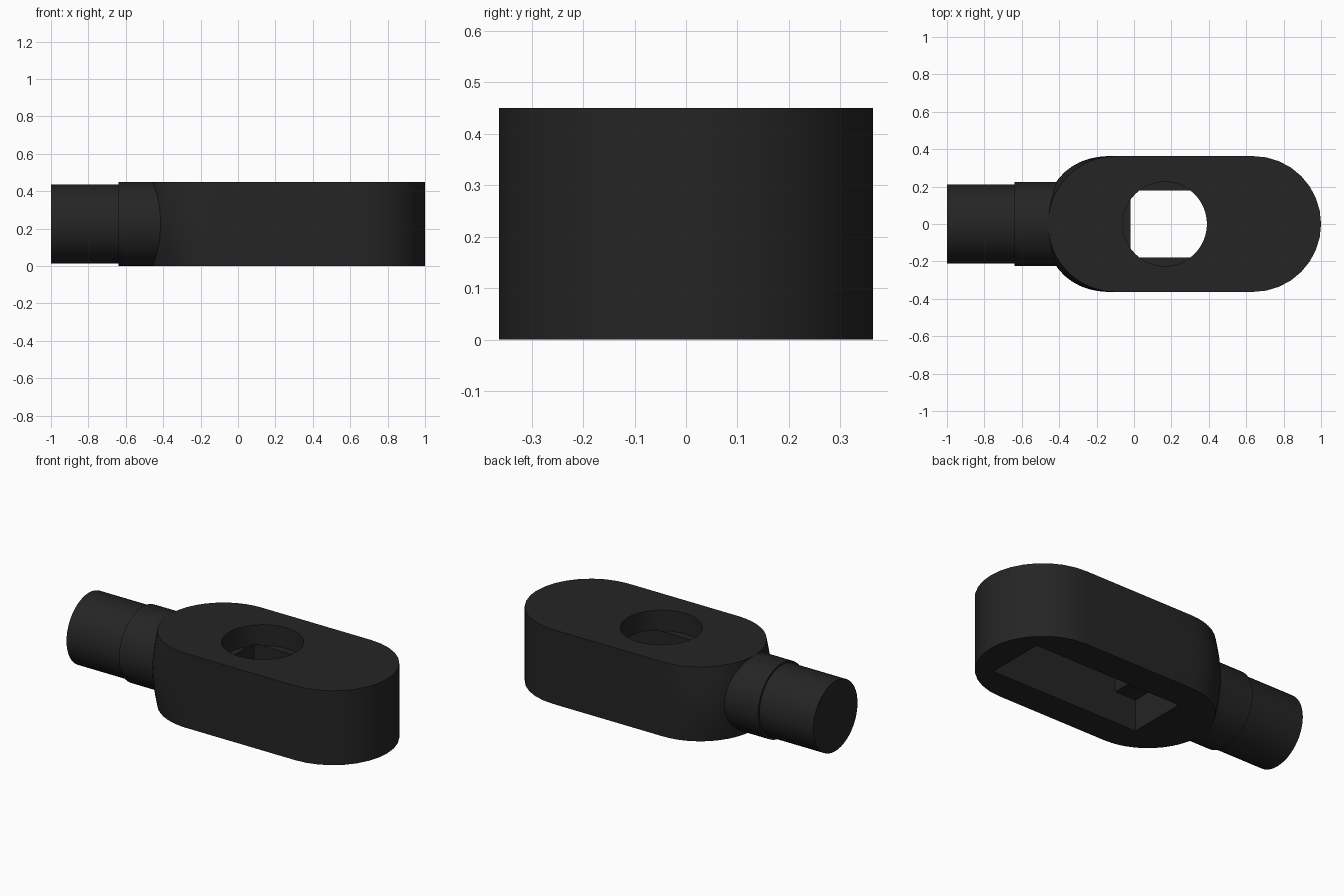
import bpy, bmesh, math

if "Cube" in bpy.data.objects:
    bpy.data.objects.remove(bpy.data.objects["Cube"])

H, R = 0.45, 0.363          # body height and end radius
XL, XR = -0.097, 0.637      # centres of the rounded ends

mat = bpy.data.materials.new("charcoal black")
mat.diffuse_color = (0.018, 0.018, 0.018, 1)
mat.use_nodes = True
mat.node_tree.nodes["Principled BSDF"].inputs["Base Color"].default_value = mat.diffuse_color


def make_object(name, bm):
    bmesh.ops.recalc_face_normals(bm, faces=bm.faces)
    mesh = bpy.data.meshes.new(name)
    bm.to_mesh(mesh)
    bm.free()
    ob = bpy.data.objects.new(name, mesh)
    mesh.materials.append(mat)
    bpy.context.collection.objects.link(ob)
    return ob


def loft(name, rings):
    """Skin a list of equal-length point rings and cap both ends."""
    bm = bmesh.new()
    loops = [[bm.verts.new(p) for p in ring] for ring in rings]
    n = len(loops[0])
    for a, b in zip(loops, loops[1:]):
        for i in range(n):
            j = (i + 1) % n
            bm.faces.new((a[i], a[j], b[j], b[i]))
    bm.faces.new(loops[0])
    bm.faces.new(loops[-1])
    return make_object(name, bm)


def box(name, x0, x1, y, z0, z1):
    return loft(name, [[(x0, -y, z), (x1, -y, z), (x1, y, z), (x0, y, z)]
                       for z in (z0, z1)])


def cut(ob, cutter):
    """Subtract the cutter, then remove it."""
    mod = ob.modifiers.new("cut", 'BOOLEAN')
    mod.operation, mod.solver, mod.object = 'DIFFERENCE', 'EXACT', cutter
    bpy.context.view_layer.objects.active = ob
    bpy.ops.object.modifier_apply(modifier=mod.name)
    bpy.data.objects.remove(cutter)


def smooth(ob):
    bpy.ops.object.select_all(action='DESELECT')
    ob.select_set(True)
    bpy.context.view_layer.objects.active = ob
    bpy.ops.object.shade_smooth_by_angle(angle=math.radians(30))


def body_ring(z):
    """Rounded slot outline; the neck end swells at mid height."""
    swell = 0.032 * math.sin(math.pi * z / H)
    pts = []
    for i in range(17):
        a = -math.pi / 2 + math.pi * i / 16
        pts.append((XR + R * math.cos(a), R * math.sin(a), z))
    for i in range(25):
        a = math.pi / 2 + math.pi * i / 24
        r = R + swell * abs(math.sin(2 * a)) * abs(math.cos(a)) ** 0.5
        pts.append((XL + r * math.cos(a), r * math.sin(a), z))
    return pts


# Slot-shaped body with a stepped pocket below and a round hole on top
body = loft("body", [body_ring(H * k / 8) for k in range(9)])
cut(body, box("pocket_cutter", -0.02, 0.83, 0.18, -0.1, 0.33))
cut(body, box("step_cutter", -0.16, 0.1, 0.18, -0.1, 0.19))
circle = [(0.165 + 0.225 * math.cos(2 * math.pi * i / 48),
           0.225 * math.sin(2 * math.pi * i / 48)) for i in range(48)]
cut(body, loft("hole_cutter", [[(x, y, z) for x, y in circle] for z in (0.325, 0.6)]))
smooth(body)


# Neck: wide collar and slimmer plug
def tube(name, x0, x1, r):
    ob = loft(name, [[(x, r * math.cos(2 * math.pi * i / 48),
                       0.225 + r * math.sin(2 * math.pi * i / 48))
                      for i in range(48)] for x in (x0, x1)])
    smooth(ob)


tube("collar", -0.64, -0.3, 0.2245)
tube("plug", -1.0, -0.6, 0.212)
